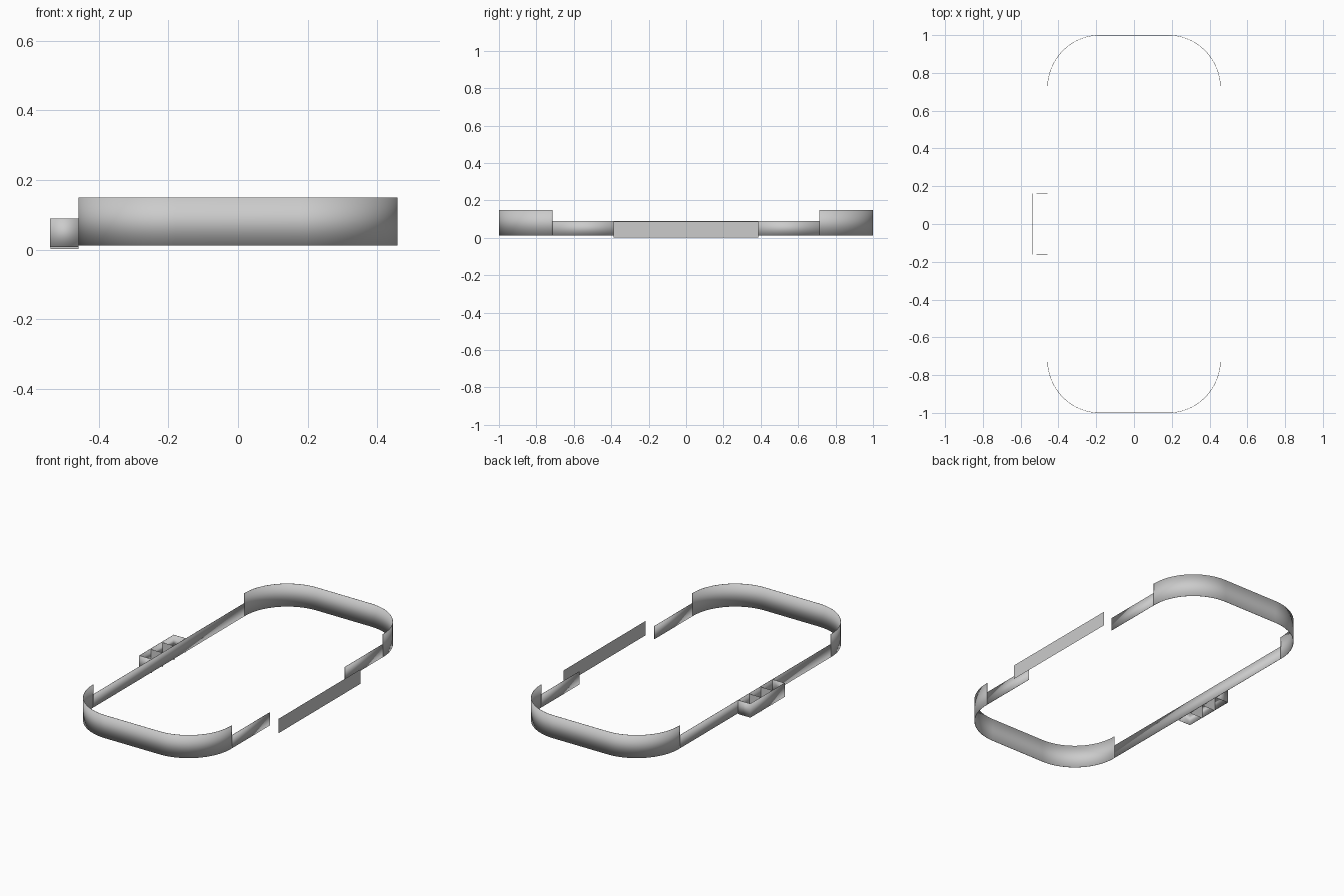
import bpy
from math import sin, cos, pi

if "Cube" in bpy.data.objects:
    bpy.data.objects.remove(bpy.data.objects["Cube"])

W, L, R = 0.458, 1.0, 0.28      # half width, half length, corner radius
STEP, GAP = 0.714, 0.355        # where tall boards start, half of the side opening
LOW, TALL, BASE = 0.09, 0.149, 0.012


def wall(name, pts, z0, z1, thick=0.0):
    """Upright sheet following a plan path."""
    n = len(pts)
    verts = [(x, y, z0) for x, y in pts] + [(x, y, z1) for x, y in pts]
    faces = [(i, i + 1, n + i + 1, n + i) for i in range(n - 1)]
    me = bpy.data.meshes.new(name)
    me.from_pydata(verts, [], faces)
    ob = bpy.data.objects.new(name, me)
    bpy.context.collection.objects.link(ob)
    if thick:
        m = ob.modifiers.new("thickness", 'SOLIDIFY')
        m.thickness, m.offset = thick, 0
    bpy.ops.object.select_all(action='DESELECT')
    ob.select_set(True)
    bpy.context.view_layer.objects.active = ob
    bpy.ops.object.shade_smooth_by_angle(angle=0.5)
    return ob


def arc(cx, cy, a0, a1, n=24):
    return [(cx + R * cos(a0 + (a1 - a0) * i / n),
             cy + R * sin(a0 + (a1 - a0) * i / n)) for i in range(n + 1)]


# tall rounded boards at both ends
end = ([(W, STEP)] + arc(W - R, L - R, 0, pi / 2)
       + arc(-W + R, L - R, pi / 2, pi) + [(-W, STEP)])
wall("back_end_boards", end, BASE, TALL, 0.002)
wall("front_end_boards", [(-x, -y) for x, y in end], BASE, TALL, 0.002)

# low boards along the sides, right side open in the middle
wall("left_side_boards", [(-W, STEP), (-W, -STEP)], BASE, LOW, 0.002)
wall("right_boards_back", [(W, GAP), (W, STEP)], BASE, LOW, 0.002)
wall("right_boards_front", [(W, -STEP), (W, -GAP)], BASE, LOW, 0.002)

# set-back panel behind the opening
wall("opening_panel", [(0.54, -0.387), (0.54, 0.387)], 0.0, 0.086)

# box with three bays on the left side
B, X = 0.162, -0.539
wall("bay_enclosure", [(-W, B), (X, B), (X, -B), (-W, -B)], 0.007, LOW, 0.002)
for i, y in enumerate((-B / 3, B / 3)):
    wall(f"bay_divider_{i + 1}", [(X, y), (-W, y)], 0.002, 0.086)
